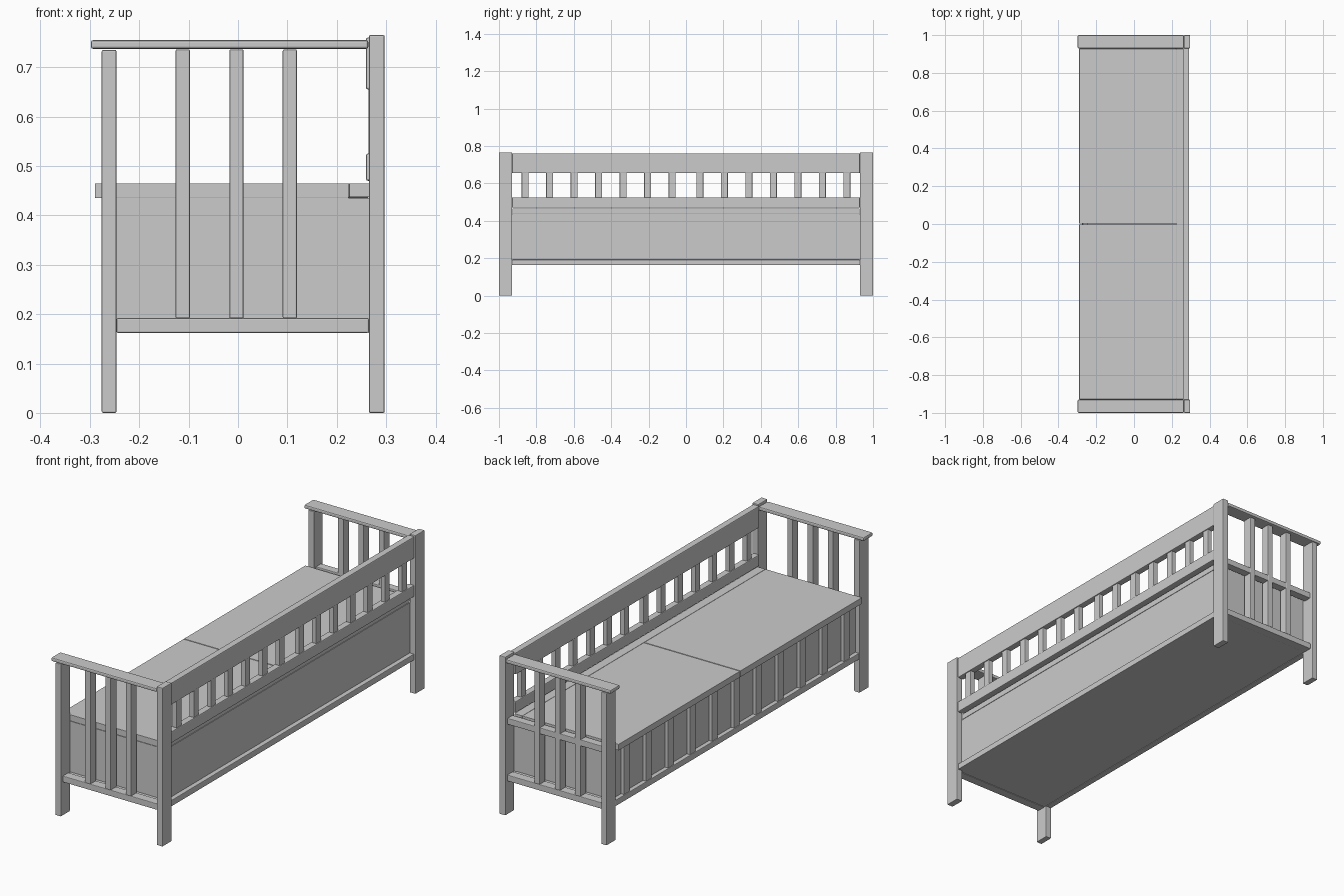
import bpy, bmesh

if "Cube" in bpy.data.objects:
    bpy.data.objects.remove(bpy.data.objects["Cube"])


def box(name, x, y, z, bevel=0.003):
    """Box from (min, max) ranges, with softly eased edges."""
    bm = bmesh.new()
    bmesh.ops.create_cube(bm, size=1)
    for v in bm.verts:
        for i, (lo, hi) in enumerate((x, y, z)):
            v.co[i] = hi if v.co[i] > 0 else lo
    if bevel:
        bmesh.ops.bevel(bm, geom=bm.edges[:], offset=bevel, segments=2,
                        profile=0.5, affect='EDGES')
    mesh = bpy.data.meshes.new(name)
    bm.to_mesh(mesh)
    bm.free()
    ob = bpy.data.objects.new(name, mesh)
    bpy.context.collection.objects.link(ob)
    return ob


def end_range(side, a, b):
    return tuple(sorted((side * a, side * b)))


# Two end frames: posts, armrest, lower rail, slats and end panel
for side, tag in ((-1, "near"), (1, "far")):
    post_y = end_range(side, 0.93, 1.0)
    rail_y = end_range(side, 0.943, 0.987)
    box(f"front_post_{tag}", (-0.276, -0.246), post_y, (0, 0.735))
    box(f"back_post_{tag}", (0.265, 0.297), post_y, (0, 0.765))
    box(f"armrest_{tag}", (-0.298, 0.264), post_y, (0.737, 0.755), 0.005)
    box(f"lower_end_rail_{tag}", (-0.246, 0.265), rail_y, (0.162, 0.192))
    for i, x in enumerate((-0.112, -0.003, 0.105)):
        box(f"end_slat_{tag}_{i}", (x - 0.0145, x + 0.0145), rail_y, (0.191, 0.736))
    box(f"end_panel_{tag}", (-0.25, 0.263), end_range(side, 0.915, 0.93), (0.19, 0.435), 0)

# Seat-height rail on the far end only
box("seat_end_rail", (-0.246, 0.265), (0.945, 0.985), (0.435, 0.465))

# Storage box: floor, front and back panels, long lower rails
box("box_floor", (-0.26, 0.28), (-0.943, 0.943), (0.165, 0.188), 0)
box("front_panel", (-0.255, -0.245), (-0.93, 0.93), (0.188, 0.435), 0)
box("back_panel", (0.255, 0.268), (-0.93, 0.93), (0.188, 0.435), 0)
box("front_lower_rail", (-0.275, -0.246), (-0.93, 0.93), (0.162, 0.192))
box("back_lower_rail", (0.262, 0.29), (-0.93, 0.93), (0.162, 0.192))

# Vertical slats on the box front
for i in range(11):
    y = (i - 5) * 0.168
    box(f"front_slat_{i}", (-0.272, -0.25), (y - 0.021, y + 0.021), (0.19, 0.435))

# Two seat lids with the fixed strip behind them
box("seat_lid_near", (-0.29, 0.224), (-0.928, -0.002), (0.435, 0.465), 0.001)
box("seat_lid_far", (-0.29, 0.224), (0.002, 0.928), (0.435, 0.465), 0.001)
box("seat_back_strip", (0.225, 0.268), (-0.928, 0.928), (0.437, 0.465), 0.001)

# Backrest: two rails and fourteen short slats
box("backrest_lower_rail", (0.259, 0.292), (-0.93, 0.93), (0.47, 0.525), 0.004)
box("backrest_top_rail", (0.259, 0.292), (-0.93, 0.93), (0.655, 0.76), 0.004)
for side, tag in ((-1, "near"), (1, "far")):
    for i in range(7):
        y = side * (0.074 + i * 0.131)
        box(f"backrest_slat_{tag}_{i}", (0.264, 0.288), (y - 0.019, y + 0.019), (0.523, 0.657))
